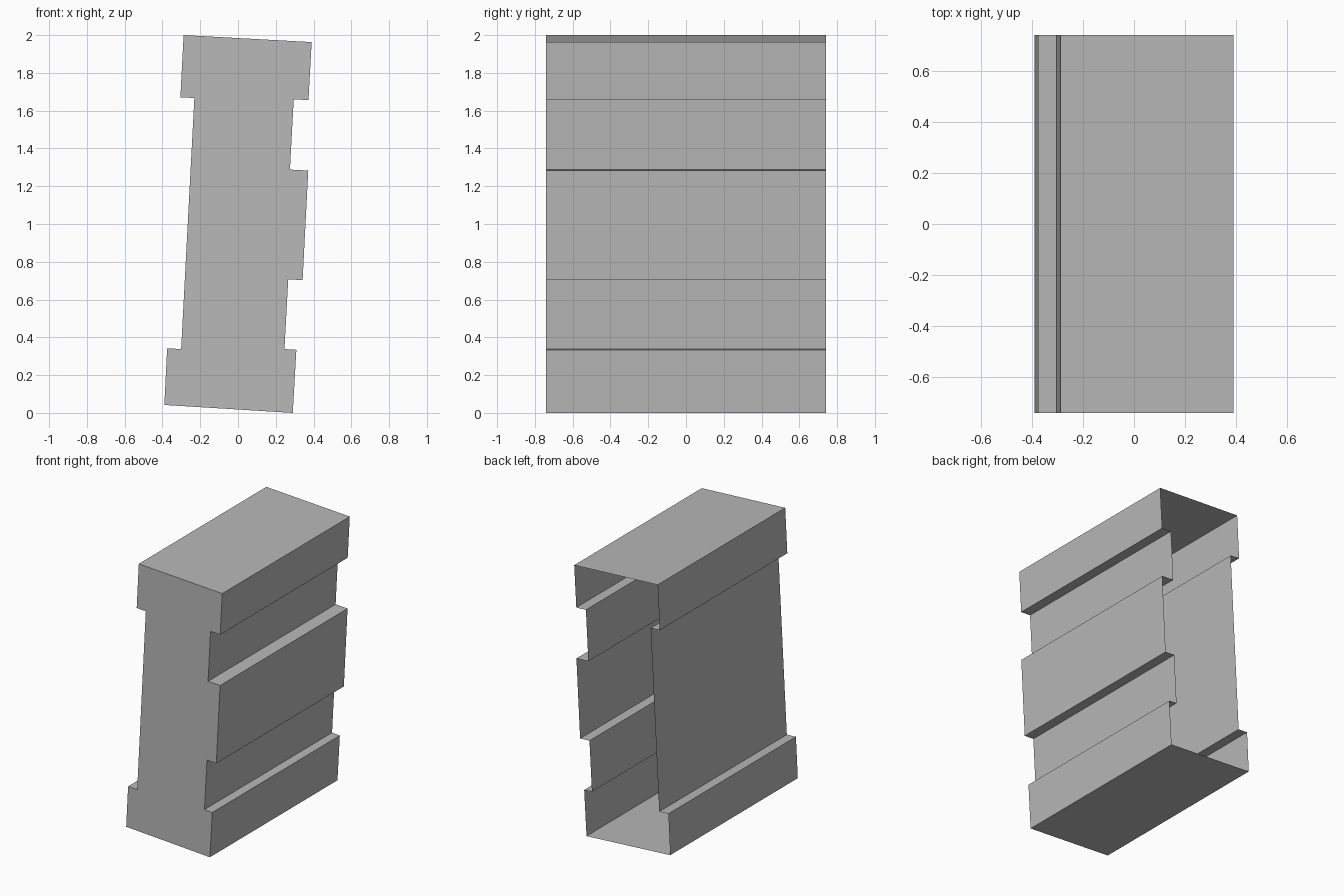
import bpy
import bmesh

cube = bpy.data.objects.get("Cube")
if cube:
    bpy.data.objects.remove(cube, do_unlink=True)

HALF_DEPTH = 0.74

# Leaning, notched cross-section (x, z), clockwise from the top left corner
PROFILE = [
    (-0.288, 2.0), (0.39, 1.963),                                # top
    (0.373, 1.656), (0.295, 1.66), (0.275, 1.288), (0.372, 1.283),  # upper notch
    (0.342, 0.703), (0.266, 0.707), (0.246, 0.338), (0.309, 0.334),  # lower notch
    (0.29, 0.0), (-0.39, 0.042),                                 # base
    (-0.375, 0.342), (-0.301, 0.338),                            # lower flange
    (-0.231, 1.667), (-0.305, 1.671),                            # upper flange
]

# Plain grey
grey = bpy.data.materials.new("plain_grey")
grey.use_nodes = True
colour = (0.48, 0.48, 0.48, 1.0)
grey.diffuse_color = colour
grey.node_tree.nodes["Principled BSDF"].inputs["Base Color"].default_value = colour

# Thin shell: closed front, walls swept to the back, back left open
bm = bmesh.new()
outline = PROFILE[::-1]
front = [bm.verts.new((x, -HALF_DEPTH, z)) for x, z in outline]
back = [bm.verts.new((x, HALF_DEPTH, z)) for x, z in outline]
bm.faces.new(front)
for i in range(len(outline)):
    j = (i + 1) % len(outline)
    bm.faces.new((front[i], back[i], back[j], front[j]))

mesh = bpy.data.meshes.new("notched_shell")
bm.to_mesh(mesh)
bm.free()
mesh.materials.append(grey)
shell = bpy.data.objects.new("notched_shell", mesh)
bpy.context.collection.objects.link(shell)
